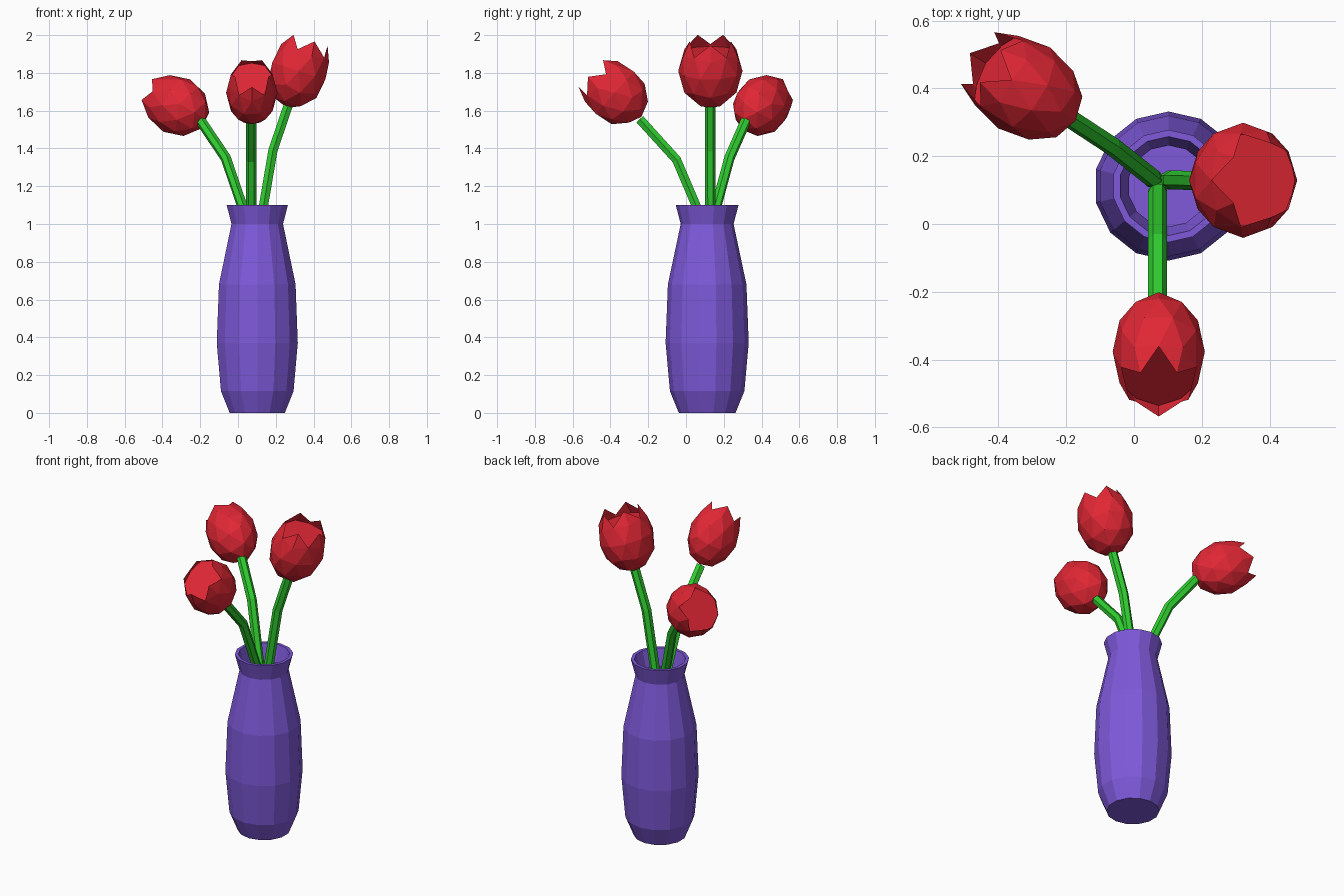
import bpy, bmesh, math
from mathutils import Vector, Matrix

cube = bpy.data.objects.get("Cube")
if cube:
    bpy.data.objects.remove(cube, do_unlink=True)


def material(name, rgb):
    m = bpy.data.materials.new(name)
    m.use_nodes = True
    m.diffuse_color = (*rgb, 1)
    m.node_tree.nodes["Principled BSDF"].inputs["Base Color"].default_value = (*rgb, 1)
    return m


PURPLE = material("purple glaze", (0.21, 0.10, 0.70))
GREEN = material("stem green", (0.03, 0.62, 0.03))
RED = material("petal red", (0.75, 0.02, 0.035))


def add_object(name, data, mat):
    data.materials.append(mat)
    ob = bpy.data.objects.new(name, data)
    bpy.context.collection.objects.link(ob)
    return ob


def mesh_object(name, bm, mat):
    mesh = bpy.data.meshes.new(name)
    bm.to_mesh(mesh)
    bm.free()
    return add_object(name, mesh, mat)


def make_vase():
    # Outer wall from the foot up, over the rim, then down the inner wall
    profile = [(0.15, 0), (0.197, 0.115), (0.22, 0.37), (0.208, 0.68),
               (0.14, 1.0), (0.166, 1.1), (0.146, 1.1), (0.12, 1.0),
               (0.185, 0.68), (0.195, 0.37), (0.175, 0.13), (0.13, 0.03)]
    sides = 14
    bm = bmesh.new()
    rings = []
    for r, z in profile:
        angles = [math.pi / 2 + math.tau * i / sides for i in range(sides)]
        rings.append([bm.verts.new((r * math.cos(a), r * math.sin(a), z)) for a in angles])
    for low, high in zip(rings, rings[1:]):
        for i in range(sides):
            j = (i + 1) % sides
            bm.faces.new((low[i], low[j], high[j], high[i]))
    bm.faces.new(rings[0][::-1])
    bm.faces.new(rings[-1])
    vase = mesh_object("vase", bm, PURPLE)
    vase.location = (0.102, 0.112, 0)


def make_stem(name, points):
    curve = bpy.data.curves.new(name, "CURVE")
    curve.dimensions = "3D"
    curve.bevel_depth = 0.028
    curve.bevel_resolution = 1
    curve.use_fill_caps = True
    spline = curve.splines.new("POLY")
    spline.points.add(len(points) - 1)
    for p, co in zip(spline.points, points):
        p.co = (*co, 1)
    spline.use_smooth = False
    add_object(name, curve, GREEN)


def make_bloom(name, center, axis, radii):
    bm = bmesh.new()
    # Faceted ball with one corner exactly on the pole
    bmesh.ops.create_icosphere(bm, subdivisions=2, radius=1)
    pole = max(bm.verts, key=lambda v: v.co.z)
    bm.transform(pole.co.rotation_difference(Vector((0, 0, 1))).to_matrix().to_4x4())

    # Turn it so that one petal tip points down
    tip = next(v for v in bm.verts if 0.8 < v.co.z < 0.9)
    turn = -math.pi / 2 - math.atan2(tip.co.y, tip.co.x)
    bm.transform(Matrix.Rotation(turn, 4, "Z"))

    # Open the crown: drop faces with two or more corners at tip height
    opening = [f for f in bm.faces if sum(v.co.z > 0.8 for v in f.verts) > 1]
    bmesh.ops.delete(bm, geom=opening, context="FACES")
    for v in bm.verts:
        if v.co.z > 0.8:
            v.co.x *= 1.28
            v.co.y *= 1.28

    # Closed centre just below the notches
    ring = sorted((v for v in bm.verts if 0.4 < v.co.z < 0.6),
                  key=lambda v: math.atan2(v.co.y, v.co.x))
    cap = [bm.verts.new((v.co.x * 0.98, v.co.y * 0.98, 0.47)) for v in ring]
    bm.faces.new(cap)

    # Stretch, tilt and place
    z = Vector(axis).normalized()
    x = Vector((0, 0, 1)).cross(z).normalized()
    y = z.cross(x)
    if y.z < 0:
        x, y = -x, -y
    tilt = Matrix((x, y, z)).transposed().to_4x4()
    bm.transform(Matrix.Translation(center) @ tilt @ Matrix.Diagonal((*radii, 1)))
    mesh_object(name, bm, RED)


make_vase()

make_stem("right_stem", [(0.1, 0.13, 0.3), (0.11, 0.13, 0.95), (0.185, 0.128, 1.39),
                         (0.27, 0.128, 1.64)])
make_stem("back_stem", [(0.06, 0.13, 0.3), (0.055, 0.135, 1.0), (-0.065, 0.23, 1.35),
                        (-0.21, 0.325, 1.565)])
make_stem("front_stem", [(0.07, 0.1, 0.3), (0.07, 0.095, 1.0), (0.07, -0.05, 1.34),
                         (0.07, -0.245, 1.555)])

make_bloom("right_bloom", (0.322, 0.129, 1.81), (0.3, 0, 0.95), (0.17, 0.155, 0.205))
make_bloom("back_bloom", (-0.325, 0.402, 1.627), (-0.78, 0.5, 0.37), (0.142, 0.157, 0.19))
make_bloom("front_bloom", (0.073, -0.377, 1.695), (0, -0.74, 0.67), (0.136, 0.158, 0.19))
